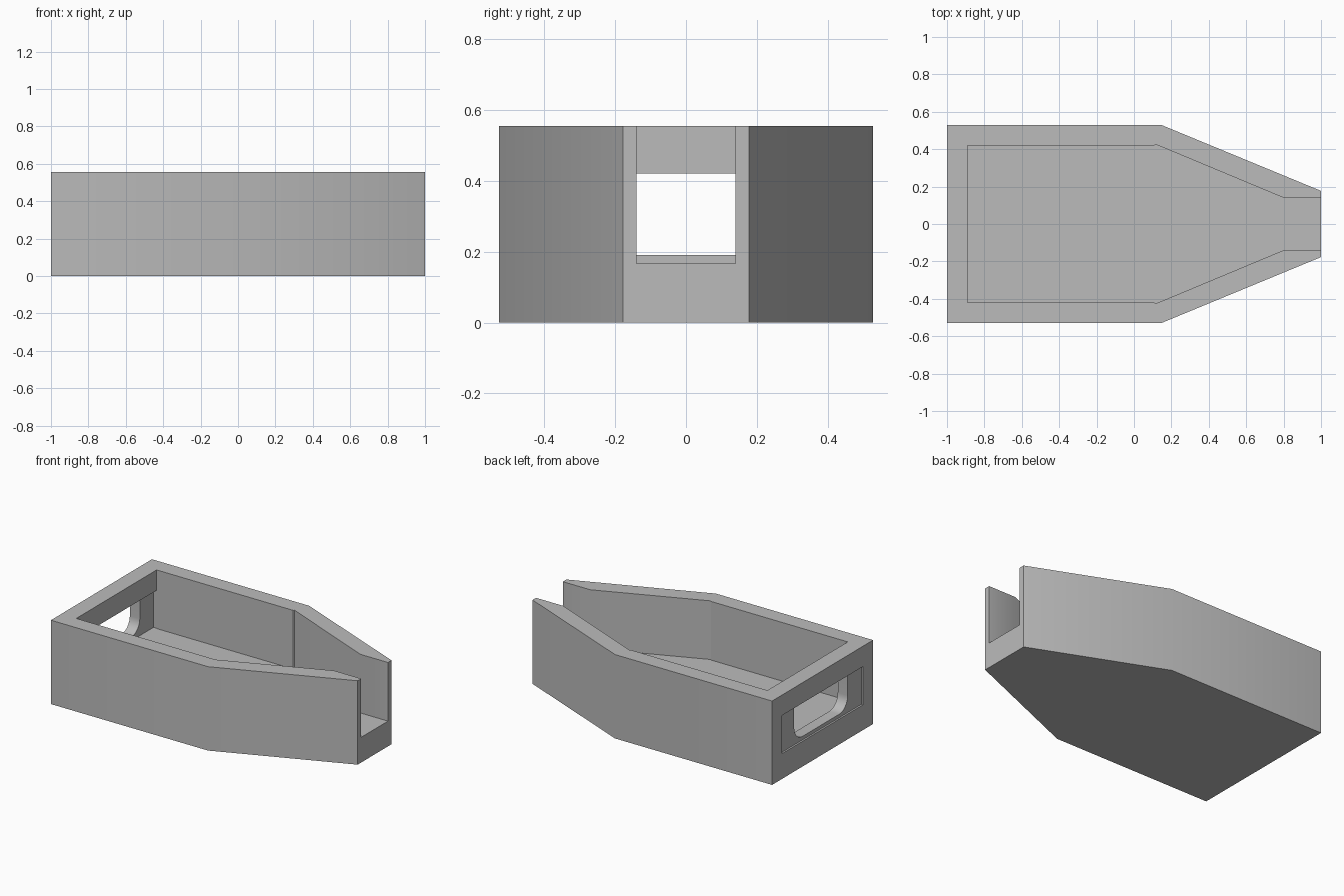
import bpy, bmesh, math

cube = bpy.data.objects.get("Cube")
if cube:
    bpy.data.objects.remove(cube)

HEIGHT, FLOOR, LINTEL = 0.555, 0.167, 0.42

grey = bpy.data.materials.new("light grey plastic")
grey.use_nodes = True
grey.diffuse_color = (0.5, 0.5, 0.5, 1)
grey.node_tree.nodes["Principled BSDF"].inputs["Base Color"].default_value = (0.5, 0.5, 0.5, 1)


def prism(name, profile, low, high, axis="z"):
    """Extrude a flat profile along z (points are x, y) or x (points are y, z)."""
    place = (lambda p, h: (p[0], p[1], h)) if axis == "z" else (lambda p, h: (h, p[0], p[1]))
    bm = bmesh.new()
    face = bm.faces.new([bm.verts.new(place(p, low)) for p in profile])
    top = bmesh.ops.extrude_face_region(bm, geom=[face])["geom"]
    shift = (0, 0, high - low) if axis == "z" else (high - low, 0, 0)
    bmesh.ops.translate(bm, vec=shift, verts=[v for v in top if isinstance(v, bmesh.types.BMVert)])
    bmesh.ops.recalc_face_normals(bm, faces=bm.faces)
    mesh = bpy.data.meshes.new(name)
    bm.to_mesh(mesh)
    bm.free()
    mesh.materials.append(grey)
    obj = bpy.data.objects.new(name, mesh)
    bpy.context.collection.objects.link(obj)
    return obj


def mirrored(half):
    """Close a half outline by reflecting it across y = 0."""
    return half + [(x, -y) for x, y in reversed(half)]


def cut(body, cutter):
    mod = body.modifiers.new("cut", "BOOLEAN")
    mod.operation, mod.solver, mod.object = "DIFFERENCE", "EXACT", cutter
    bpy.context.view_layer.objects.active = body
    bpy.ops.object.modifier_apply(modifier=mod.name)
    bpy.data.objects.remove(cutter)


# Tapered tray body
body = prism("tapered_tray", mirrored([(-1, 0.528), (0.15, 0.528), (1, 0.177)]), 0, HEIGHT)

# Open cavity running out through the narrow end
cavity = [(-0.89, 0.42), (0.11, 0.42), (0.115, 0.426), (0.8, 0.14), (1.1, 0.14)]
cut(body, prism("cavity_cutter", mirrored(cavity), FLOOR, 0.7))

# Shallow rectangular recesses on both sides of the wide end wall
panel = [(-0.424, FLOOR), (0.424, FLOOR), (0.424, LINTEL), (-0.424, LINTEL)]
for low, high in ((-1.1, -0.988), (-0.915, -0.888)):
    cut(body, prism("recess_cutter", panel, low, high, "x"))

# Slot through the end wall, rounded at its lower corners
HALF, SILL, RADIUS = 0.28, 0.19, 0.09
corner = []
for i in range(9):
    a = math.radians(90 * i / 8)
    corner.append((HALF - RADIUS + RADIUS * math.sin(a), SILL + RADIUS - RADIUS * math.cos(a)))
right = corner + [(HALF, LINTEL)]
slot = right + [(-y, z) for y, z in reversed(right)]
cut(body, prism("slot_cutter", slot, -1.05, -0.87, "x"))

# Smooth the gentle bends, keep the hard corners
bpy.ops.object.select_all(action="DESELECT")
body.select_set(True)
bpy.context.view_layer.objects.active = body
bpy.ops.object.shade_smooth_by_angle(angle=math.radians(30))
